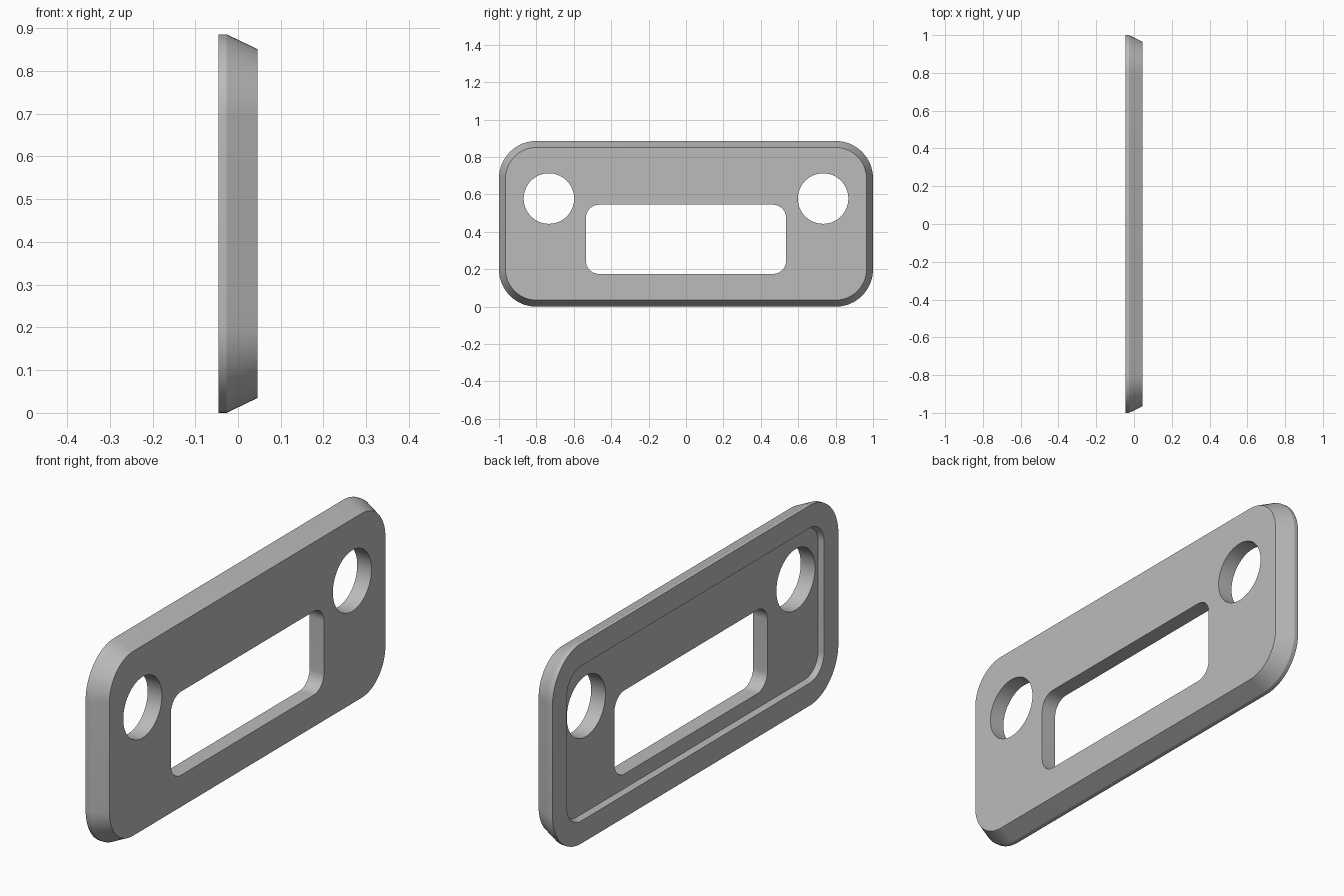
import bpy, bmesh, math

cube = bpy.data.objects.get("Cube")
if cube:
    bpy.data.objects.remove(cube, do_unlink=True)

HEIGHT = 0.886
MID = HEIGHT / 2
BACK, BEVEL, FLOOR, FACE = -0.046, -0.027, -0.024, 0.046   # depths along x
SEGMENTS = 16

bm = bmesh.new()


def rounded_loop(x, cy, cz, half_w, half_h, radius):
    """Closed loop of vertices around a rounded rectangle at depth x."""
    verts = []
    for corner, (sy, sz) in enumerate(((1, 1), (-1, 1), (-1, -1), (1, -1))):
        for i in range(SEGMENTS + 1):
            a = math.pi / 2 * (corner + i / SEGMENTS)
            verts.append(bm.verts.new((x,
                                       cy + sy * (half_w - radius) + radius * math.cos(a),
                                       cz + sz * (half_h - radius) + radius * math.sin(a))))
    return verts


def circle_loop(x, cy, cz, radius, count=64):
    steps = [2 * math.pi * i / count for i in range(count)]
    return [bm.verts.new((x, cy + radius * math.cos(a), cz + radius * math.sin(a))) for a in steps]


def pairs(loop):
    return zip(loop, loop[1:] + loop[:1])


def wall(a, b):
    for (a0, a1), (b0, b1) in zip(pairs(a), pairs(b)):
        bm.faces.new((a0, a1, b1, b0))


def fill(loops, direction):
    """Flat face bounded by the first loop, with the others as openings."""
    edges = [bm.edges.get(pair) for loop in loops for pair in pairs(loop)]
    bmesh.ops.triangle_fill(bm, edges=edges, use_beauty=True, normal=(direction, 0, 0))


def plate_loop(x, inset, radius):
    return rounded_loop(x, 0, MID, 1 - inset, MID - inset, radius)


# Outer shell: short straight rim, tapered side, recess with a tapered wall
recess_floor = plate_loop(FLOOR, 0.111, 0.09)
recess_edge = plate_loop(BACK, 0.1, 0.1)
rim_back = plate_loop(BACK, 0, 0.2)
rim_front = plate_loop(BEVEL, 0, 0.2)
face_edge = plate_loop(FACE, 0.035, 0.165)
shell = [recess_floor, recess_edge, rim_back, rim_front, face_edge]
for a, b in zip(shell, shell[1:]):
    wall(a, b)

# Window and two round holes running through the plate
openings = []
for x in (FLOOR, FACE):
    openings.append([rounded_loop(x, 0, 0.36, 0.535, 0.185, 0.07)]
                    + [circle_loop(x, side * 0.733, 0.578, 0.135) for side in (-1, 1)])
for a, b in zip(*openings):
    wall(a, b)

# Flat faces around the openings
fill([recess_floor] + openings[0], -1)
fill([face_edge] + openings[1], 1)
bmesh.ops.recalc_face_normals(bm, faces=bm.faces[:])

mesh = bpy.data.meshes.new("cover_plate")
bm.to_mesh(mesh)
bm.free()
plate = bpy.data.objects.new("cover_plate", mesh)
bpy.context.collection.objects.link(plate)

# Plain grey finish
grey = bpy.data.materials.new("light_grey")
grey.use_nodes = True
colour = (0.5, 0.5, 0.5, 1)
grey.diffuse_color = colour
grey.node_tree.nodes["Principled BSDF"].inputs["Base Color"].default_value = colour
mesh.materials.append(grey)

bpy.ops.object.select_all(action='DESELECT')
plate.select_set(True)
bpy.context.view_layer.objects.active = plate
bpy.ops.object.shade_smooth_by_angle(angle=math.radians(20))
